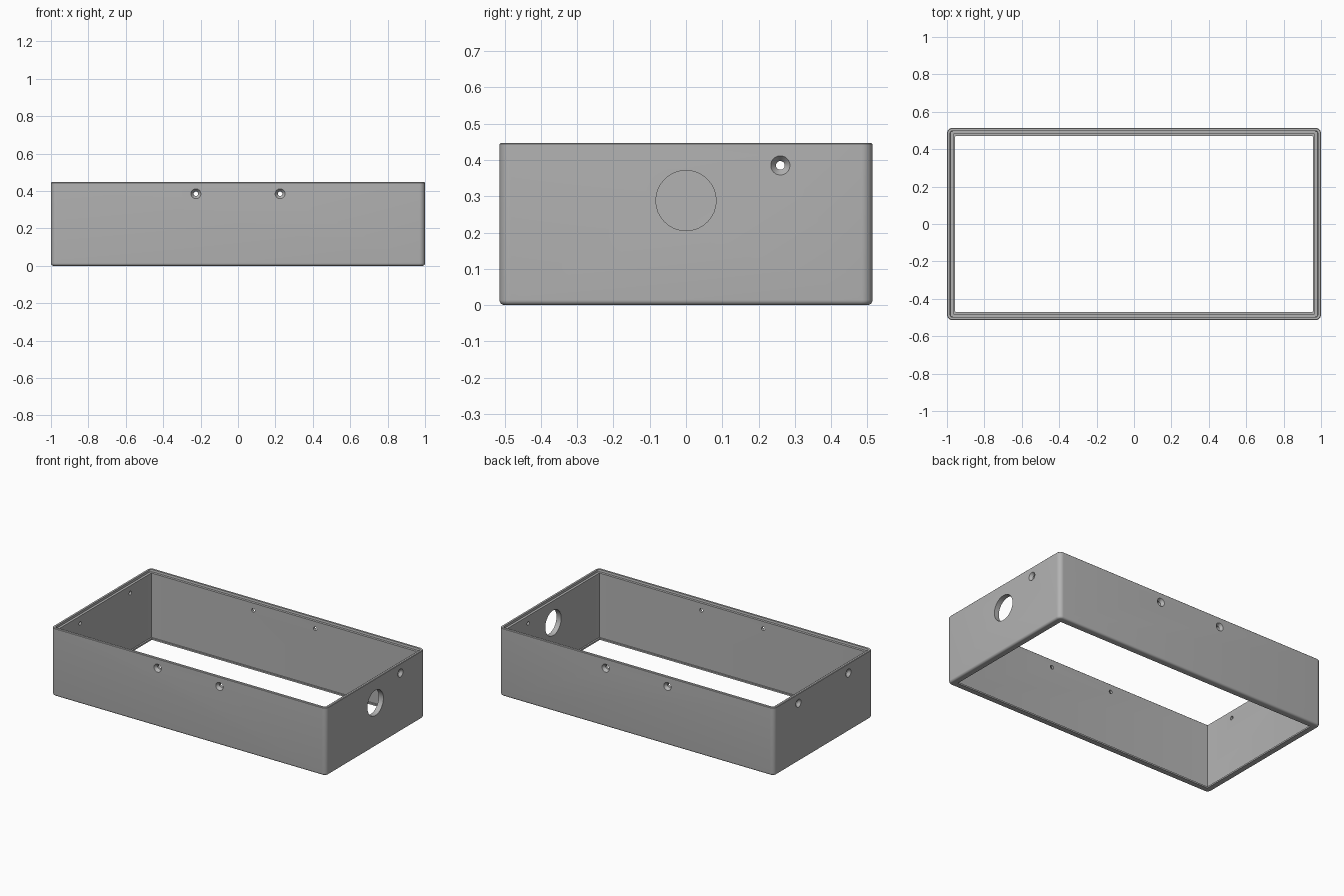
import bpy, bmesh, math
from mathutils import Matrix, Vector

cube = bpy.data.objects.get("Cube")
if cube:
    bpy.data.objects.remove(cube, do_unlink=True)

HALF_X, HALF_Y, HEIGHT, CORNER = 1.0, 0.514, 0.447, 0.03
SEGMENTS = 8

grey = bpy.data.materials.new("grey plastic")
grey.use_nodes = True
colour = (0.45, 0.45, 0.45, 1)
grey.diffuse_color = colour
grey.node_tree.nodes["Principled BSDF"].inputs["Base Color"].default_value = colour


def make_object(name, bm):
    bmesh.ops.recalc_face_normals(bm, faces=bm.faces)
    mesh = bpy.data.meshes.new(name)
    bm.to_mesh(mesh)
    bm.free()
    mesh.materials.append(grey)
    obj = bpy.data.objects.new(name, mesh)
    bpy.context.collection.objects.link(obj)
    return obj


def ring(bm, inset, z):
    """Rounded rectangle at a given inset from the outer wall."""
    r = max(CORNER - inset, 0.002)
    verts = []
    for k, (sx, sy) in enumerate([(1, 1), (-1, 1), (-1, -1), (1, -1)]):
        cx, cy = sx * (HALF_X - inset - r), sy * (HALF_Y - inset - r)
        for i in range(SEGMENTS + 1):
            a = (k + i / SEGMENTS) * math.pi / 2
            verts.append(bm.verts.new((cx + r * math.cos(a), cy + r * math.sin(a), z)))
    return verts


# Wall section: rounded bottom edge, plain outside, stepped rim, bottom lip inside
fillet = 0.014
section = [(fillet * (1 - math.sin(a)), fillet * (1 - math.cos(a)))
           for a in [i * math.pi / 12 for i in range(7)]]
section += [(0, HEIGHT - 0.003), (0.003, HEIGHT), (0.016, HEIGHT),
            (0.018, HEIGHT - 0.014), (0.034, HEIGHT - 0.014),
            (0.034, 0.01), (0.044, 0.01), (0.044, 0)]

bm = bmesh.new()
rings = [ring(bm, inset, z) for inset, z in section]
for a, b in zip(rings, rings[1:] + rings[:1]):
    n = len(a)
    for i in range(n):
        j = (i + 1) % n
        bm.faces.new((a[i], a[j], b[j], b[i]))
frame = make_object("enclosure_frame", bm)

# Hole cutters: each lies along its outward wall direction
cutters = bmesh.new()


def cut_cone(point, outward, r_in, r_out, start, end):
    direction = Vector(outward)
    place = (Matrix.Translation(Vector(point) + direction * (start + end) / 2)
             @ direction.to_track_quat('Z', 'Y').to_matrix().to_4x4())
    bmesh.ops.create_cone(cutters, cap_ends=True, segments=32, radius1=r_in,
                          radius2=r_out, depth=end - start, matrix=place)


def screw_hole(point, outward):
    cut_cone(point, outward, 0.012, 0.012, -0.08, -0.015)
    cut_cone(point, outward, 0.012, 0.028, -0.018, 0.002)


SCREW_Z = 0.385
for side in (-1, 1):
    for x in (-0.225, 0.225):
        screw_hole((x, side * HALF_Y, SCREW_Z), (0, side, 0))
    screw_hole((side * HALF_X, 0.26, SCREW_Z), (side, 0, 0))
screw_hole((-HALF_X, -0.26, SCREW_Z), (-1, 0, 0))
# Large cable opening
cut_cone((HALF_X, 0, 0.288), (1, 0, 0), 0.083, 0.083, -0.1, 0.05)

cutter = make_object("hole_cutter", cutters)
cutter.hide_render = True
cutter.display_type = 'WIRE'

holes = frame.modifiers.new("holes", 'BOOLEAN')
holes.object = cutter
holes.operation = 'DIFFERENCE'
holes.solver = 'EXACT'
holes.use_self = True

# Bake the holes, then shade
bpy.ops.object.select_all(action='DESELECT')
bpy.context.view_layer.objects.active = frame
frame.select_set(True)
bpy.ops.object.modifier_apply(modifier="holes")
bpy.data.objects.remove(cutter, do_unlink=True)
bpy.ops.object.shade_smooth_by_angle(angle=math.radians(30))
